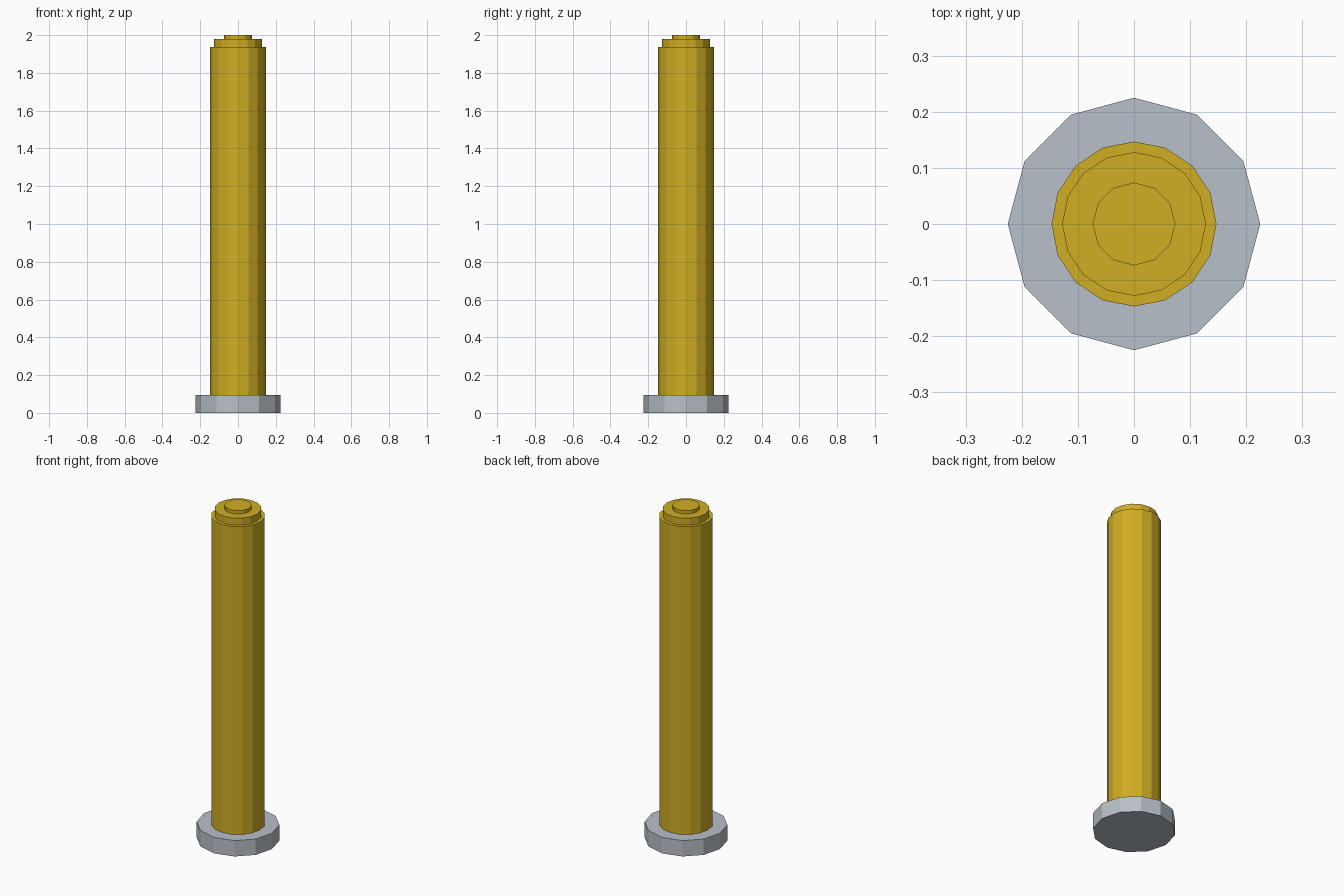
import bpy
import math

cube = bpy.data.objects.get("Cube")
if cube:
    bpy.data.objects.remove(cube, do_unlink=True)


def make_material(name, rgb):
    mat = bpy.data.materials.new(name)
    mat.use_nodes = True
    colour = (*rgb, 1.0)
    mat.diffuse_color = colour
    mat.node_tree.nodes["Principled BSDF"].inputs["Base Color"].default_value = colour
    return mat


def make_disc(name, sides, radius, bottom, top, mat):
    """Flat-shaded prism with a corner on the +x axis."""
    bpy.ops.mesh.primitive_cylinder_add(
        vertices=sides, radius=radius, depth=top - bottom,
        location=(0, 0, (bottom + top) / 2))
    obj = bpy.context.object
    obj.name = obj.data.name = name
    obj.data.materials.append(mat)
    return obj


gold = make_material("gold", (0.63, 0.42, 0.017))
steel = make_material("pale steel", (0.48, 0.53, 0.58))

# Foot, shaft and the two stepped caps
make_disc("base_flange", 12, 0.225, 0.0, 0.095, steel)
make_disc("shaft", 16, 0.147, 0.095, 1.938, gold)
make_disc("shoulder_cap", 16, 0.128, 1.938, 1.98, gold)
make_disc("tip_button", 12, 0.074, 1.98, 2.0, gold)
